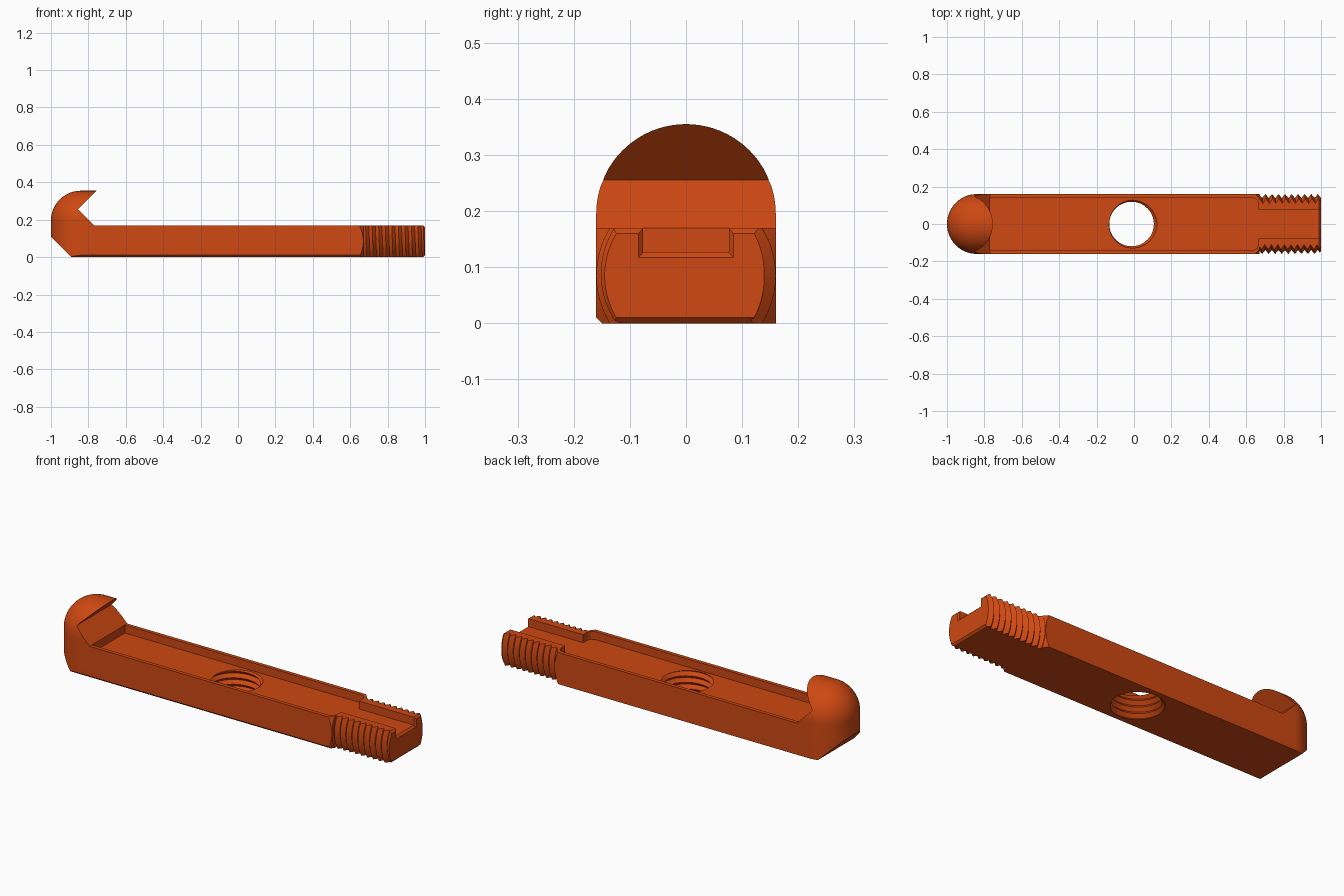
import bpy, bmesh
from math import sin, cos, pi

if "Cube" in bpy.data.objects:
    bpy.data.objects.remove(bpy.data.objects["Cube"])

orange = bpy.data.materials.new("burnt orange")
orange.use_nodes = True
orange.diffuse_color = (0.62, 0.065, 0.006, 1)
orange.node_tree.nodes["Principled BSDF"].inputs["Base Color"].default_value = orange.diffuse_color

R = 0.16          # half width of the bar and radius of its round head
HEAD_X = -0.84    # centre of the round head
SHOULDER = 0.195  # height where the dome starts
TOP = 0.17        # top of the rails
AXIS_Z = 0.085    # height of the end thread's axis
PITCH = 0.035


def finish(bm, name):
    bmesh.ops.recalc_face_normals(bm, faces=bm.faces)
    mesh = bpy.data.meshes.new(name)
    bm.to_mesh(mesh)
    bm.free()
    mesh.materials.append(orange)
    obj = bpy.data.objects.new(name, mesh)
    bpy.context.collection.objects.link(obj)
    return obj


def loft(name, rings):
    """Closed solid through rings that have equal point counts."""
    bm = bmesh.new()
    loops = [[bm.verts.new(p) for p in ring] for ring in rings]
    n = len(loops[0])
    for a, b in zip(loops, loops[1:]):
        for i in range(n):
            j = (i + 1) % n
            bm.faces.new((a[i], a[j], b[j], b[i]))
    bm.faces.new(loops[0])
    bm.faces.new(loops[-1])
    bmesh.ops.remove_doubles(bm, verts=bm.verts, dist=1e-5)
    return finish(bm, name)


def side_prism(name, profile):
    return loft(name, [[(x, y, z) for x, z in profile] for y in (-0.5, 0.5)])


def turned(name, stations, n=96):
    """Solid of revolution about the bar's long axis."""
    return loft(name, [[(x, r * cos(2 * pi * i / n), AXIS_Z + r * sin(2 * pi * i / n))
                        for i in range(n)] for x, r in stations])


def helix(name, place, start, turns, root, crest, n=72):
    """Screw thread whose ridge climbs one pitch per turn; place maps (u, v, along)."""
    bm = bmesh.new()
    rows = 2 * turns
    v = {}
    for k in range(rows + 3):
        for i in range(n if k <= rows else 1):
            t = 2 * pi * i / n
            r = crest if k % 2 else root
            v[k, i] = bm.verts.new(place(r * cos(t), r * sin(t), start + PITCH * (k / 2 + i / n)))

    def at(k, i):
        return v[k, i] if i < n else v[k + 2, 0]

    for k in range(rows):
        for i in range(n):
            bm.faces.new((at(k, i), at(k, i + 1), at(k + 1, i + 1), at(k + 1, i)))
    for k, along in ((0, start), (rows, start + PITCH * (turns + 1))):
        hub = bm.verts.new(place(0, 0, along))
        rim = [v[k, i] for i in range(n)] + [v[k + 2, 0], v[k + 1, 0]]
        for a, b in zip(rim, rim[1:] + rim[:1]):
            bm.faces.new((hub, a, b))
    return finish(bm, name)


def combine(target, tool, operation):
    mod = target.modifiers.new(operation.lower(), "BOOLEAN")
    mod.operation = operation
    mod.solver = "EXACT"
    mod.object = tool
    bpy.context.view_layer.objects.active = target
    bpy.ops.object.modifier_apply(modifier=mod.name)
    bpy.data.objects.remove(tool)


# Domed blank: a round-nosed outline that shrinks upward into a dome
def outline(r, z, end=0.67, n=40):
    arc = [(HEAD_X - r * sin(pi * i / n), r * cos(pi * i / n), z) for i in range(n + 1)]
    return [(end, r, z)] + arc + [(end, -r, z)]


STEPS = 20
levels = [(R, -0.1)] + [(R * cos(pi / 2 * s / STEPS), SHOULDER + R * sin(pi / 2 * s / STEPS))
                        for s in range(STEPS)]
levels.append((0.0005, SHOULDER + R))
body = loft("hooked_clamp_bar", [outline(r, z) for r, z in levels])

# Conical shoulder where the bar meets its thread
combine(body, turned("shoulder", [(-1.2, 0.5), (0.62, 0.5), (0.62, 0.21), (0.67, R)]), "INTERSECT")

# Threaded end with a chamfered tip
rod = helix("thread", lambda u, v, a: (a, u, AXIS_Z + v), 0.58, 14, 0.139, R)
combine(rod, turned("tip", [(0.63, 0.2), (0.984, 0.161), (1.0, 0.145)]), "INTERSECT")
combine(body, rod, "UNION")

# Hook notch and the flat top of the rails
combine(body, side_prism("notch", [
    (-0.655, 0.455), (-0.855, 0.255), (-0.77, TOP), (0.99, TOP), (1.05, 0.11), (1.05, 0.455)]),
    "DIFFERENCE")

# Flat underside with the sloped nose and chamfered tip
combine(body, side_prism("underside", [
    (-1.05, 0.16), (-0.89, 0), (0.99, 0), (1.05, 0.06), (1.05, -0.2), (-1.05, -0.2)]),
    "DIFFERENCE")

# Chamfer along the front lower edge
combine(body, loft("edge_chamfer", [[(x, -0.18, 0.03), (x, -0.13, -0.02), (x, -0.18, -0.02)]
                                    for x in (-1.1, 0.8)]), "DIFFERENCE")

# Wide channel that narrows to a slot through the threaded end
half = [(-0.77, 0.14), (0.64, 0.14), (0.657, 0.13), (0.665, 0.115), (0.665, 0.077), (1.1, 0.077)]
plan = half + [(x, -y) for x, y in reversed(half)]
combine(body, loft("channel", [[(x, y, z) for x, y in plan] for z in (0.127, 0.3)]), "DIFFERENCE")

# Flared mouth of the slot
combine(body, loft("slot_mouth", [[(x, -w, 0.3), (x, w, 0.3), (x, w, z), (x, -w, z)]
                                  for x, w, z in ((0.98, 0.065, 0.137), (1.02, 0.105, 0.097))]),
        "DIFFERENCE")

# Tapped hole through the middle
combine(body, helix("tap", lambda u, v, a: (u - 0.013, v, a), -0.1, 9, 0.119, 0.136), "DIFFERENCE")

bpy.ops.object.select_all(action="DESELECT")
body.select_set(True)
bpy.context.view_layer.objects.active = body
bpy.ops.object.shade_smooth_by_angle(angle=pi / 7)
